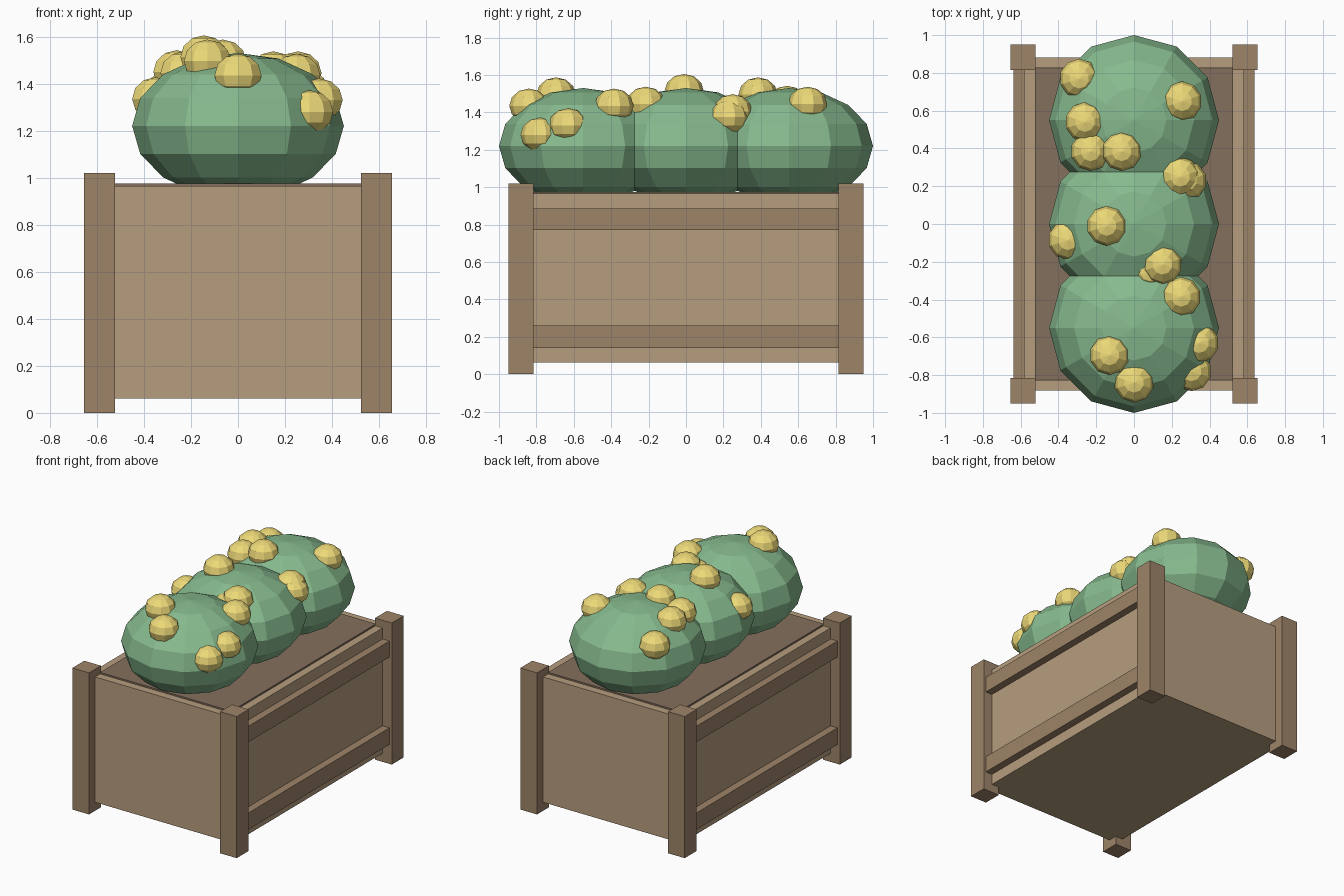
import bpy

if "Cube" in bpy.data.objects:
    bpy.data.objects.remove(bpy.data.objects["Cube"])


def material(name, rgb):
    m = bpy.data.materials.new(name)
    m.diffuse_color = (*rgb, 1)
    m.use_nodes = True
    m.node_tree.nodes["Principled BSDF"].inputs["Base Color"].default_value = m.diffuse_color
    return m


PANEL = material("light_wood", (0.47, 0.34, 0.21))
FRAME = material("dark_wood", (0.34, 0.23, 0.14))
SOIL = material("soil", (0.23, 0.16, 0.11))
LEAF = material("leaf_green", (0.24, 0.49, 0.27))
BLOOM = material("bloom_yellow", (0.85, 0.70, 0.19))


def box(name, x, y, z, mat):
    """Box from (min, max) ranges on each axis."""
    bpy.ops.mesh.primitive_cube_add(size=1, location=[(a + b) / 2 for a, b in (x, y, z)])
    o = bpy.context.object
    o.name = name
    o.dimensions = [b - a for a, b in (x, y, z)]
    bpy.ops.object.transform_apply(location=False, rotation=False, scale=True)
    o.data.materials.append(mat)


def ball(name, loc, radii, segments, rings, mat):
    bpy.ops.mesh.primitive_uv_sphere_add(segments=segments, ring_count=rings, radius=1, location=loc)
    o = bpy.context.object
    o.name = name
    o.scale = radii
    bpy.ops.object.transform_apply(location=False, rotation=False, scale=True)
    o.data.materials.append(mat)


def side(s, a, b):
    return tuple(sorted((s * a, s * b)))


# Planter: corner posts, wall panels and side rails
for sx, lr in ((-1, "left"), (1, "right")):
    for sy, fb in ((-1, "front"), (1, "back")):
        box(f"{fb}_{lr}_post", side(sx, 0.522, 0.655), side(sy, 0.815, 0.95), (0, 1.02), FRAME)
    box(f"{lr}_panel", side(sx, 0.525, 0.582), (-0.83, 0.83), (0.062, 0.965), PANEL)
    for level, z in (("lower", (0.14, 0.26)), ("upper", (0.77, 0.885))):
        box(f"{lr}_{level}_rail", side(sx, 0.58, 0.637), (-0.82, 0.82), z, FRAME)
for sy, fb in ((-1, "front"), (1, "back")):
    box(f"{fb}_panel", (-0.53, 0.53), side(sy, 0.825, 0.882), (0.062, 0.965), PANEL)

# Floor and soil fill
box("floor", (-0.525, 0.525), (-0.825, 0.825), (0.062, 0.12), PANEL)
box("soil", (-0.523, 0.523), (-0.823, 0.823), (0.12, 0.975), SOIL)

# Three overlapping bushes
for i, y in enumerate((-0.55, 0, 0.55)):
    ball(f"bush_{i + 1}", (0, y, 1.22), (0.45, 0.45, 0.31), 12, 8, LEAF)

# Blooms half sunk into the bushes
blooms = [
    (-0.29, 0.77, 1.37), (0.255, 0.65, 1.445), (-0.26, 0.54, 1.45),
    (-0.23, 0.385, 1.445), (-0.065, 0.385, 1.495), (0.245, 0.25, 1.405),
    (0.28, 0.23, 1.375), (-0.145, -0.01, 1.513), (-0.35, -0.085, 1.335),
    (0.15, -0.215, 1.445), (0.085, -0.25, 1.39), (0.25, -0.385, 1.435),
    (0.345, -0.63, 1.33), (0.305, -0.78, 1.28), (-0.13, -0.695, 1.495),
    (0, -0.84, 1.435),
]
for i, p in enumerate(blooms):
    ball(f"bloom_{i + 1}", p, (0.105, 0.105, 0.092), 10, 6, BLOOM)
